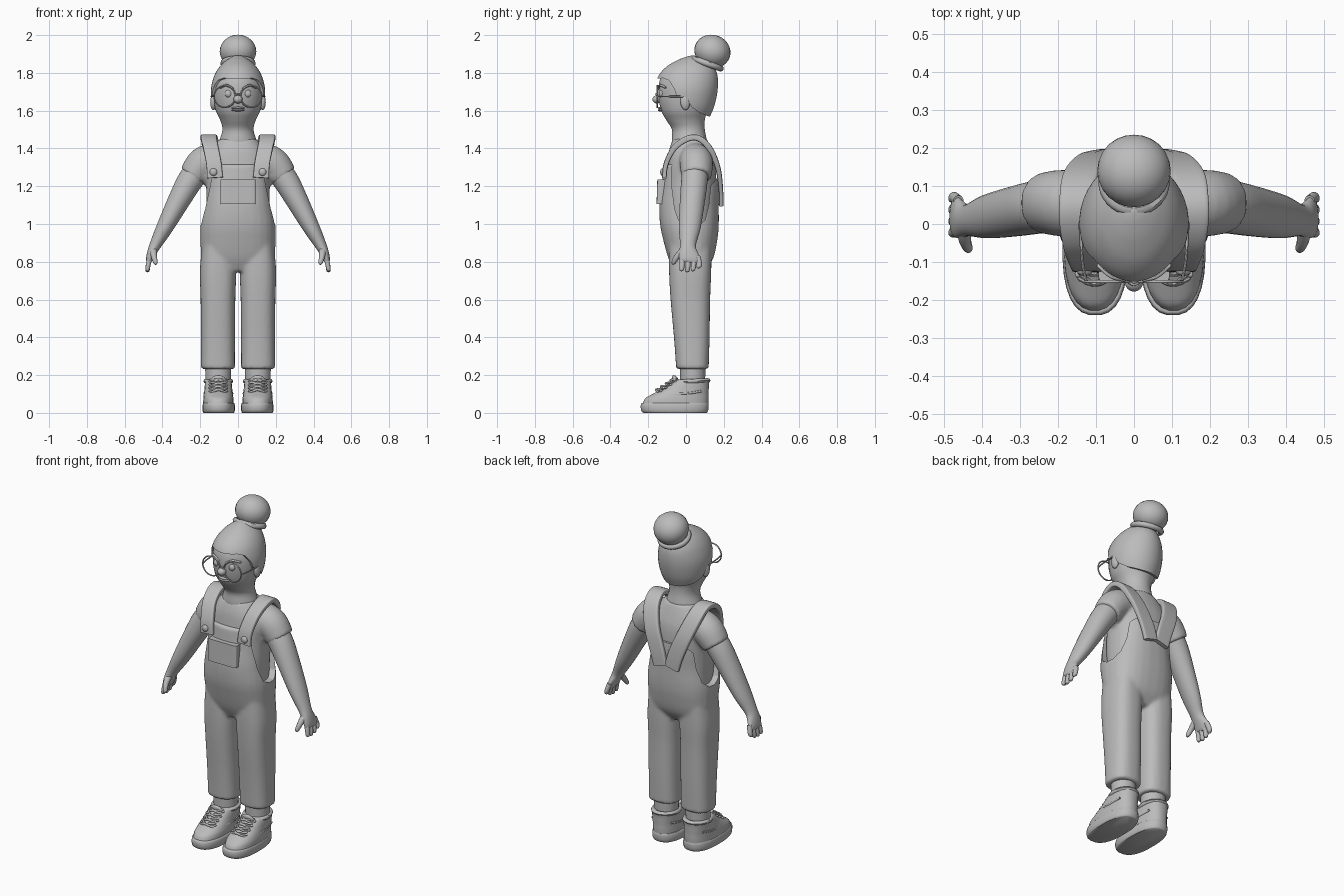
import bpy, bmesh, math
from mathutils import Vector, Matrix, Euler

cube = bpy.data.objects.get("Cube")
if cube:
    bpy.data.objects.remove(cube)

grey = bpy.data.materials.new("plain grey")
grey.use_nodes = True
tone = (0.5, 0.5, 0.5, 1)
grey.diffuse_color = tone
grey.node_tree.nodes["Principled BSDF"].inputs["Base Color"].default_value = tone
X, Y = Vector((1, 0, 0)), Vector((0, 1, 0))


def finish(name, bm, mirror=False, angle=45):
    """Turn a bmesh into a smooth shaded object, mirrored over x if asked."""
    if mirror:
        geom = bmesh.ops.duplicate(bm, geom=bm.verts[:] + bm.edges[:] + bm.faces[:])["geom"]
        for v in geom:
            if isinstance(v, bmesh.types.BMVert):
                v.co.x *= -1
    bmesh.ops.recalc_face_normals(bm, faces=bm.faces[:])
    mesh = bpy.data.meshes.new(name)
    bm.to_mesh(mesh)
    bm.free()
    mesh.materials.append(grey)
    mesh.shade_smooth()
    mesh.set_sharp_from_angle(angle=math.radians(angle))
    ob = bpy.data.objects.new(name, mesh)
    bpy.context.collection.objects.link(ob)
    return ob


def spline(rows, steps):
    """Catmull-Rom interpolation of rows of numbers."""
    out = []
    for i in range(len(rows) - 1):
        a, b, c, d = (rows[min(max(i + k, 0), len(rows) - 1)] for k in (-1, 0, 1, 2))
        for s in range(steps):
            t = s / steps
            out.append([q + t / 2 * (r - p + t * (2 * p - 5 * q + 4 * r - w + t * (3 * (q - r) + w - p)))
                        for p, q, r, w in zip(a, b, c, d)])
    return out + [list(rows[-1])]


def skin(bm, rows, axis=None, power=2, sides=28, steps=4):
    """Rings (x, y, z, half width, half depth) joined into a closed body.
    Without an axis the rings stay level; with one they follow the path."""
    rows = spline(rows, steps)
    pts = [Vector(r[:3]) for r in rows]
    rings = []
    for i, (x, y, z, a, b) in enumerate(rows):
        u, v = X, Y
        if axis:
            t = (pts[min(i + 1, len(pts) - 1)] - pts[max(i - 1, 0)]).normalized()
            u = (axis - t * axis.dot(t)).normalized()
            v = t.cross(u)
        ring = []
        for k in range(sides):
            ang = math.tau * (k + 0.5) / sides
            c, s = math.cos(ang), math.sin(ang)
            c, s = (math.copysign(abs(w) ** (2 / power), w) for w in (c, s))
            ring.append(bm.verts.new(pts[i] + u * a * c + v * b * s))
        rings.append(ring)
    for r, q in zip(rings, rings[1:]):
        for k in range(sides):
            bm.faces.new((r[k - 1], r[k], q[k], q[k - 1]))
    bm.faces.new(rings[0])
    bm.faces.new(rings[-1])
    return bm


def body(name, rows, mirror=False, **kw):
    return finish(name, skin(bmesh.new(), rows, **kw), mirror)


def level(x, *rows):
    """Level rings from (z, half width, front y, back y)."""
    return [(x, (f + b) / 2, z, w, (b - f) / 2) for z, w, f, b in rows]


def ball(name, loc, size, tilt=0, mirror=False):
    bm = bmesh.new()
    m = Matrix.LocRotScale(Vector(loc), Euler((tilt, 0, 0)), Vector(size))
    bmesh.ops.create_uvsphere(bm, u_segments=24, v_segments=14, radius=1, matrix=m)
    return finish(name, bm, mirror)


def wire(name, path, r, mirror=False, steps=4):
    return body(name, [(*p, r, r) for p in path], mirror, axis=Vector((0.3, 0.2, 1)), sides=8, steps=steps)


def ring(name, loc, radius, r, tilt, mirror=False, stretch=1):
    """Torus made by spinning a small circle."""
    bm = bmesh.new()
    bmesh.ops.create_circle(bm, segments=8, radius=r,
                            matrix=Matrix.Translation((radius, 0, 0)) @ Matrix.Rotation(math.pi / 2, 4, "X"))
    bmesh.ops.spin(bm, geom=bm.edges[:], axis=(0, 0, 1), cent=(0, 0, 0), angle=math.tau, steps=36)
    bmesh.ops.remove_doubles(bm, verts=bm.verts[:], dist=r / 10)
    bm.transform(Matrix.LocRotScale(Vector(loc), Euler((tilt, 0, 0)), Vector((1, stretch, 1))))
    return finish(name, bm, mirror)


def bake(ob):
    mesh = bpy.data.meshes.new_from_object(ob.evaluated_get(bpy.context.evaluated_depsgraph_get()))
    ob.modifiers.clear()
    ob.data = mesh


def fuse(ob, voxel, rounds):
    """Merge overlapping bodies into one soft surface."""
    mod = ob.modifiers.new("merge", "REMESH")
    mod.mode, mod.voxel_size, mod.use_smooth_shade = "VOXEL", voxel, True
    mod = ob.modifiers.new("soften", "SMOOTH")
    mod.iterations = rounds
    bake(ob)


def cut(ob, outline):
    """Cut away a side outline of (y, z), straight through along x."""
    bm = bmesh.new()
    face = bm.faces.new([bm.verts.new((-1, y, z)) for y, z in outline])
    side = bmesh.ops.extrude_face_region(bm, geom=[face])["geom"]
    bmesh.ops.translate(bm, verts=[v for v in side if isinstance(v, bmesh.types.BMVert)], vec=X * 2)
    cutter = finish("cutter", bm)
    mod = ob.modifiers.new("cut", "BOOLEAN")
    mod.operation, mod.object, mod.solver = "DIFFERENCE", cutter, "EXACT"
    bake(ob)
    bpy.data.objects.remove(cutter)
    ob.data.shade_smooth()
    ob.data.set_sharp_from_angle(angle=math.radians(45))


# Head, neck and hair
body("head_and_neck", level(0, (1.36, .13, -.07, .11), (1.44, .1, -.076, .11), (1.5, .083, -.075, .1),
     (1.55, .095, -.105, .1), (1.6, .118, -.132, .115), (1.68, .132, -.147, .145), (1.76, .125, -.14, .15),
     (1.82, .09, -.1, .13), (1.86, .04, -.03, .09)))
hair = body("hair", level(0, (1.52, .09, -.08, .105), (1.57, .115, -.12, .128), (1.63, .137, -.147, .152),
            (1.71, .144, -.162, .168), (1.78, .128, -.148, .168), (1.83, .1, -.107, .15), (1.865, .064, -.05, .115),
            (1.885, .03, 0, .07), (1.892, .004, .03, .04)), sides=40, steps=6)
cut(hair, [(-.3, 1.765), (-.12, 1.772), (-.09, 1.76), (-.065, 1.72), (-.05, 1.68), (0, 1.67), (.03, 1.62),
           (.07, 1.59), (.12, 1.57), (.2, 1.56), (.2, 1.3), (-.3, 1.3)])
ball("hair_bun", (0, .14, 1.914), (.097, .097, .087), -.35)
ring("hair_tie", (0, .11, 1.85), .078, .016, -.35)

# Face
ball("ears", (.131, -.005, 1.645), (.016, .025, .042), .1, True)
ball("nose", (0, -.153, 1.66), (.024, .025, .022))
ball("eyes", (.05, -.13, 1.69), (.02, .014, .02), 0, True)
wire("eyebrows", [(.025, -.147, 1.715), (.06, -.138, 1.735), (.095, -.108, 1.722)], .006, True)
for part, z in (("upper_lip", 1.614), ("lower_lip", 1.603)):
    ball(part, (0, -.135, z), (.034, .014, .007))

# Round glasses
ring("glasses_rims", (.07, -.152, 1.675), .057, .004, math.pi / 2, True)
wire("glasses_bridge", [(-.015, -.152, 1.68), (0, -.16, 1.688), (.015, -.152, 1.68)], .004)
wire("glasses_temples", [(.126, -.152, 1.675), (.136, -.1, 1.675), (.142, -.01, 1.675)], .004, True)

# Shirt with short sleeves
bm = skin(bmesh.new(), level(0, (.92, .16, -.1, .14), (1.1, .168, -.115, .15), (1.22, .168, -.11, .16),
          (1.32, .17, -.1, .155), (1.39, .145, -.09, .135), (1.45, .1, -.07, .112)), power=2.4)
for s in (-1, 1):
    skin(bm, [(s * .06, .04, 1.37, .07, .06), (s * .13, .05, 1.345, .086, .085), (s * .19, .055, 1.315, .088, .088),
              (s * .24, .055, 1.25, .08, .076)], axis=Y)
fuse(finish("shirt", bm), .01, 5)

# Arms and hands
body("arms", [(.19, .05, 1.31, .07, .068), (.25, .045, 1.235, .07, .068), (.307, .035, 1.135, .067, .06),
     (.386, .02, .985, .058, .045), (.437, .01, .89, .042, .031), (.458, .012, .845, .05, .024),
     (.47, .02, .81, .054, .017), (.472, .02, .795, .045, .01)], True, axis=Y)
for i, finger in enumerate(("index", "middle", "ring", "little")):
    y, drop = .03 * i, (.75, .745, .75, .765)[i]
    body(finger + "_fingers", [(.463, y * .85 - .015, .83, .014, .014), (.474, y - .02, .79, .015, .013),
         (.479, y - .023, drop + .008, .012, .011), (.48, y - .023, drop, .004, .004)], True, axis=Y, sides=12)
body("thumbs", [(.448, -.01, .865, .02, .02), (.445, -.045, .83, .016, .016), (.437, -.065, .797, .012, .012),
     (.435, -.069, .785, .004, .004)], True, axis=Y, sides=12)

# Overalls: waist and bib merged with the trouser legs, then opened at the sides
bm = skin(bmesh.new(), level(0, (.75, .17, -.06, .1), (.82, .193, -.094, .145), (.92, .2, -.122, .167),
          (1, .199, -.138, .174), (1.1, .184, -.142, .174), (1.2, .174, -.13, .178),
          (1.315, .165, -.118, .17)), power=2.5)
for s in (-1, 1):
    skin(bm, level(s * .106, (.232, .09, -.052, .12), (.4, .09, -.064, .125), (.6, .092, -.082, .128),
         (.75, .096, -.09, .134), (.88, .085, -.09, .135)), power=2.6)
overalls = finish("overalls", bm)
fuse(overalls, .01, 5)
cut(overalls, [(-.075, 1.5), (-.075, 1.2), (-.06, 1.08), (-.035, 1.01), (.01, .985), (.06, .985), (.1, 1.02),
               (.12, 1.1), (.13, 1.2), (.16, 1.24), (.3, 1.25), (.3, 1.5)])

# Bib pocket, shoulder straps and buttons
body("bib_pocket", level(0, (1.105, .093, -.156, -.1), (1.235, .093, -.152, -.1)), power=9, sides=40)
body("shoulder_straps", [(.122, -.115, 1.245, .042, .012), (.128, -.105, 1.32, .04, .013), (.145, -.06, 1.405, .04, .015),
     (.155, .01, 1.452, .042, .016), (.152, .07, 1.452, .044, .016), (.14, .125, 1.4, .046, .016),
     (.105, .168, 1.3, .046, .014), (.062, .184, 1.19, .046, .012), (.038, .186, 1.105, .044, .012)],
     True, axis=X, power=6)
ball("strap_buttons", (.13, -.125, 1.275), (.02, .012, .02), 0, True)

# Ankles and shoes
body("ankles", level(.105, (.1, .065, -.03, .1), (.26, .07, -.032, .104)), True)
body("shoe_soles", level(.102, (0, .08, -.225, .11), (.008, .085, -.236, .117), (.03, .087, -.241, .121),
     (.05, .084, -.238, .12), (.053, .08, -.23, .117)), True, power=2.5, steps=2)
body("shoe_uppers", level(.104, (.04, .081, -.232, .118), (.075, .08, -.218, .12), (.1, .077, -.178, .12),
     (.125, .074, -.13, .121), (.15, .072, -.095, .122), (.17, .069, -.068, .124), (.178, .063, -.05, .116)),
     True, power=2.4)
ring("shoe_collars", (.104, .035, .168), .067, .012, .05, True, 1.2)
ball("shoe_tongues", (.104, -.052, .168), (.042, .016, .035), .5, True)

# Crossed laces climbing each shoe
for i in range(4):
    y, z = -.155 + .026 * i, .12 + .017 * i
    for s in (-1, 1):
        wire("lace", [(.104 - s * .042, y + .012, z - .012), (.104, y - .004, z + .003),
                      (.104 + s * .042, y + .03, z + .006)], .006, True)
    ball("lace_eyelets", (.104 + .044, y + .022, z - .004), (.008, .008, .006), 0, True)
    ball("inner_lace_eyelets", (.104 - .044, y + .022, z - .004), (.008, .008, .006), 0, True)

# Side panels on the shoes
for part, s in (("outer_shoe_seams", 1), ("inner_shoe_seams", -1)):
    wire(part, [(.104 + s * .056, -.14, .09), (.104 + s * .071, -.06, .1), (.104 + s * .073, .02, .105),
                (.104 + s * .063, .08, .115)], .006, True)
